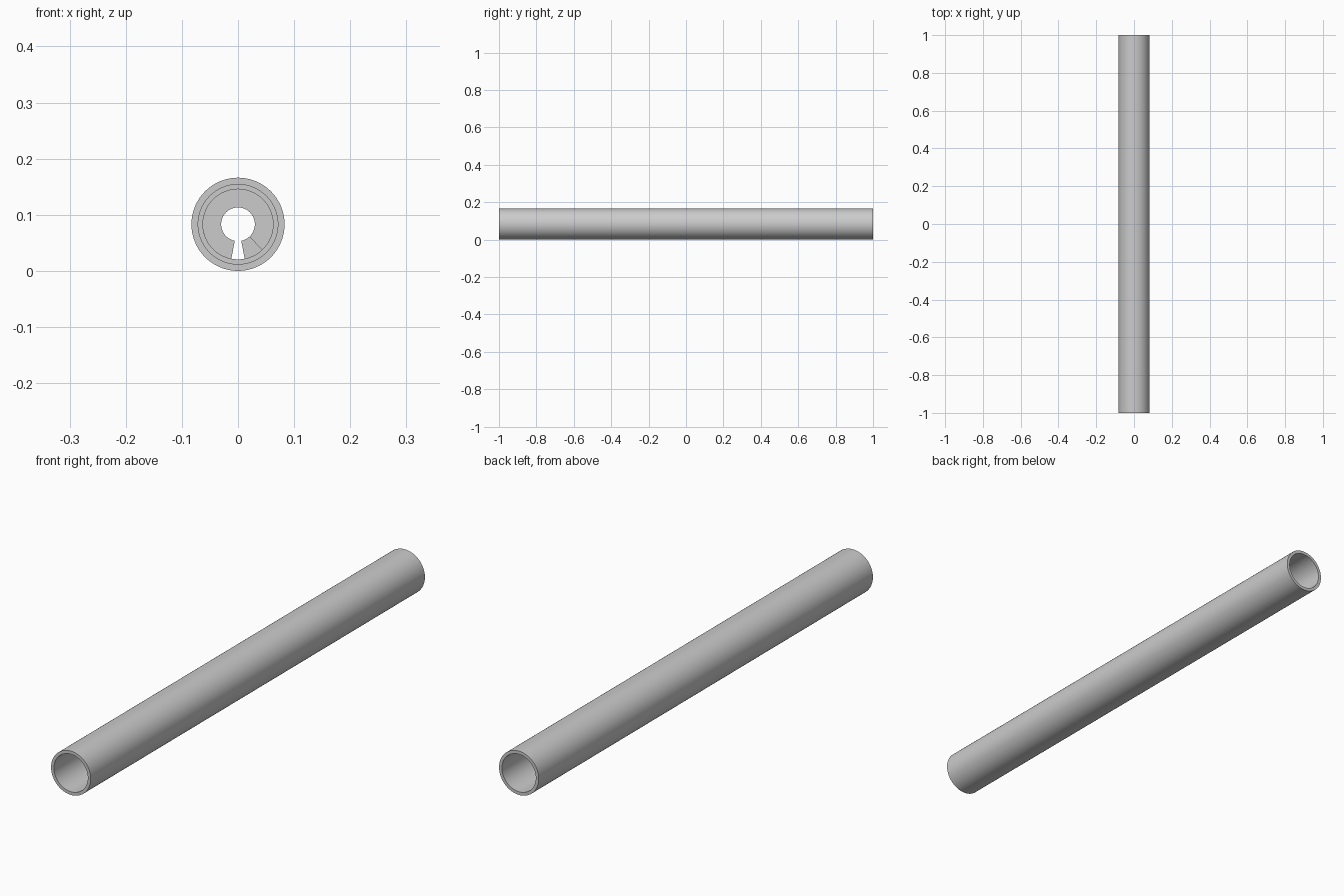
import bpy, bmesh, math

if "Cube" in bpy.data.objects:
    bpy.data.objects.remove(bpy.data.objects["Cube"])

R = 0.083      # outer radius, also height of the axis


def ring_sector(name, r_in, r_out, y0, y1, a0=0, a1=360, segs=96):
    """Rectangular section swept about the tube axis (angles in degrees)."""
    closed = abs(a1 - a0) >= 360
    bm = bmesh.new()
    loops = []
    for i in range(segs if closed else segs + 1):
        a = math.radians(a0 + (a1 - a0) * i / segs)
        loops.append([bm.verts.new((r * math.cos(a), y, R + r * math.sin(a)))
                      for r, y in ((r_in, y0), (r_out, y0), (r_out, y1), (r_in, y1))])
    n = len(loops)
    for i in range(n if closed else n - 1):
        a, b = loops[i], loops[(i + 1) % n]
        for k in range(4):
            j = (k + 1) % 4
            bm.faces.new((a[k], a[j], b[j], b[k]))
    if not closed:
        bm.faces.new(loops[0])
        bm.faces.new(loops[-1][::-1])
    bmesh.ops.recalc_face_normals(bm, faces=bm.faces)
    mesh = bpy.data.meshes.new(name)
    bm.to_mesh(mesh)
    bm.free()
    ob = bpy.data.objects.new(name, mesh)
    bpy.context.collection.objects.link(ob)
    bpy.ops.object.select_all(action='DESELECT')
    ob.select_set(True)
    bpy.context.view_layer.objects.active = ob
    bpy.ops.object.shade_smooth_by_angle(angle=math.radians(30))
    return ob


# Open outer tube
ring_sector("outer_tube", 0.071, R, -1, 1)

# Recessed sleeve inside the tube
ring_sector("inner_sleeve", 0.0625, 0.071, -0.5, 0.5)

# Split baffles around the central bore, leaving a wedge gap at the bottom
ring_sector("front_baffle", 0.030, 0.0625, -0.40, -0.38, -47, 259, 80)
ring_sector("rear_baffle", 0.030, 0.0625, 0.38, 0.40, -79, 259, 88)
